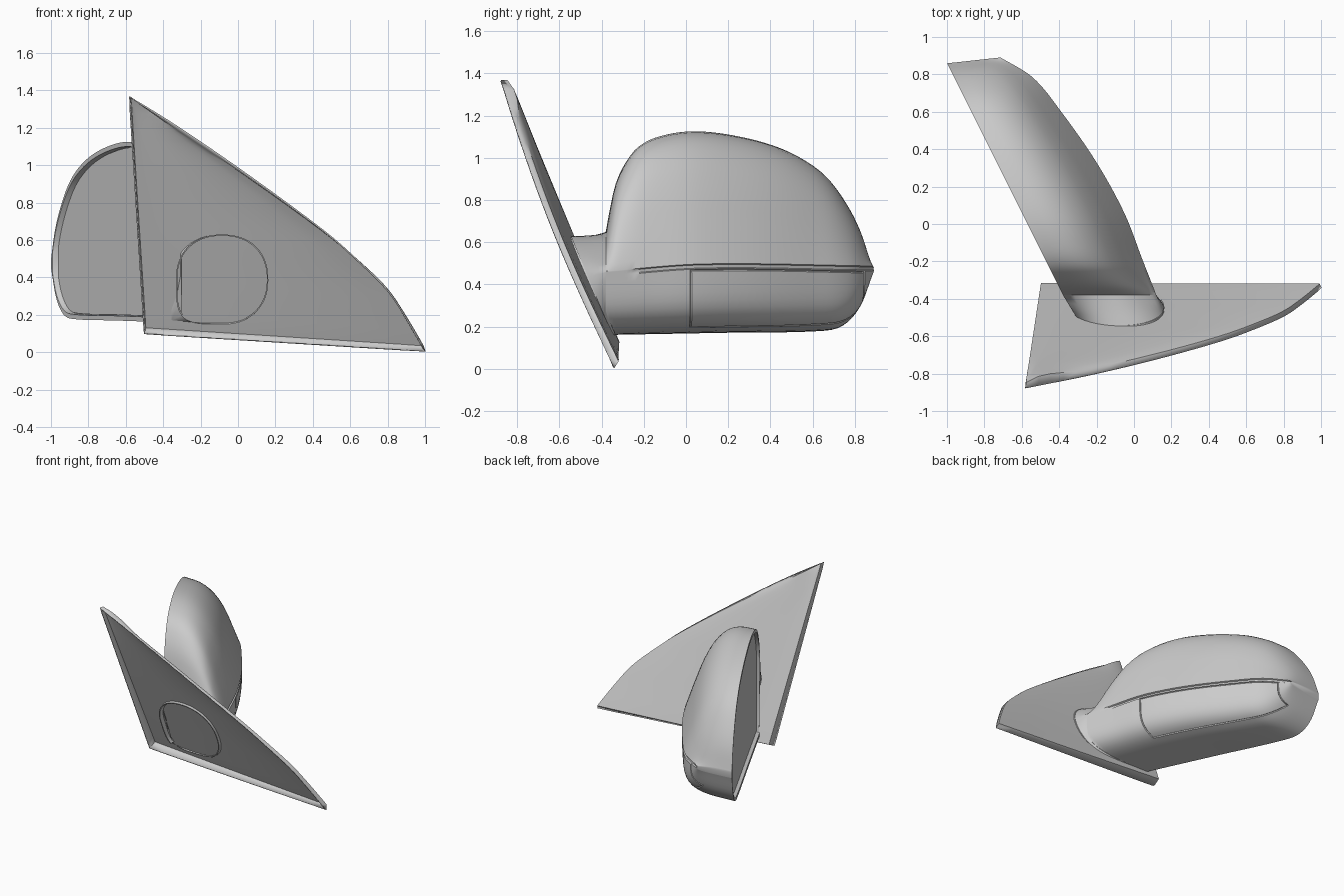
import bpy, bmesh, math
from mathutils import Vector

cube = bpy.data.objects.get("Cube")
if cube:
    bpy.data.objects.remove(cube)

grey = bpy.data.materials.new("satin_grey")
grey.use_nodes = True
colour = (0.6, 0.6, 0.6, 1)
grey.diffuse_color = colour
grey.node_tree.nodes["Principled BSDF"].inputs["Base Color"].default_value = colour


def curve(points):
    """Smooth interpolation through (position, value) pairs."""
    def slope(i):
        a, b = points[max(i - 1, 0)], points[min(i + 1, len(points) - 1)]
        return (b[1] - a[1]) / (b[0] - a[0])

    def f(x):
        x = min(max(x, points[0][0]), points[-1][0])
        i = 0
        while i < len(points) - 2 and x > points[i + 1][0]:
            i += 1
        (x0, y0), (x1, y1) = points[i], points[i + 1]
        w = x1 - x0
        t = (x - x0) / w
        return (y0 * (1 + 2 * t) * (1 - t) ** 2 + slope(i) * w * t * (1 - t) ** 2
                + y1 * t * t * (3 - 2 * t) + slope(i + 1) * w * t * t * (t - 1))
    return f


def add_object(name, bm, angle=35):
    bmesh.ops.recalc_face_normals(bm, faces=bm.faces)
    mesh = bpy.data.meshes.new(name)
    bm.to_mesh(mesh)
    bm.free()
    mesh.materials.append(grey)
    obj = bpy.data.objects.new(name, mesh)
    bpy.context.collection.objects.link(obj)
    bpy.ops.object.select_all(action='DESELECT')
    obj.select_set(True)
    bpy.context.view_layer.objects.active = obj
    bpy.ops.object.shade_smooth_by_angle(angle=math.radians(angle))
    return obj


def loft(bm, rings, closed=True):
    """Skin rows of points; returns faces as a list of rows."""
    rows = [[bm.verts.new(p) for p in r] for r in rings]
    n = len(rows[0])
    return [[bm.faces.new((a[j], a[(j + 1) % n], b[(j + 1) % n], b[j]))
             for j in range(n if closed else n - 1)] for a, b in zip(rows, rows[1:])]


def resample(path, count):
    """Evenly spaced points along a fine path."""
    dist = [0]
    for a, b in zip(path, path[1:]):
        dist.append(dist[-1] + math.dist(a, b))
    out, i = [], 0
    for k in range(count):
        d = dist[-1] * k / (count - 1)
        while i < len(path) - 2 and dist[i + 1] < d:
            i += 1
        t = (d - dist[i]) / max(dist[i + 1] - dist[i], 1e-9)
        out.append(tuple(p + (q - p) * t for p, q in zip(path[i], path[i + 1])))
    return out


# Mounting plate: a tilted triangular tray, bowed towards its curved edge
def plate_y(z, t=.45):
    return -.34 - .394 * z - .034 * t * math.sin(math.pi * z / 1.365)


edge = [(-.58, 1.365), (-.3, 1.19), (.07, .935), (.45, .655), (.64, .49), (.8, .33), (.9, .18), (1, .005)]
edge_x = curve([(i / 7, p[0]) for i, p in enumerate(edge)])
edge_z = curve([(i / 7, p[1]) for i, p in enumerate(edge)])
front, back = [], []
for i in range(29):
    v = i / 28
    left = Vector((-.58 + .08 * v, 0, 1.365 - 1.265 * v))
    right = Vector((edge_x(v), 0, edge_z(v)))
    front.append([])
    back.append([])
    for j in range(13):
        t = j / 12
        p = left.lerp(right, t)
        p.y = plate_y(p.z, t)
        t *= min(1, v * 8)
        bulge = .02 * math.sqrt(max(math.sin(math.pi * t), 0)) * (1 - v)
        front[-1].append(p)
        back[-1].append(p + Vector((.005 - .015 * t, .03 + bulge + .03 * v * (1 - 1.33 * t),
                                    .03 * v - .015 * t * (1 - v))))


def outline(grid):
    return [r[0] for r in grid] + grid[-1][1:] + [r[-1] for r in grid[-2::-1]]


bm = bmesh.new()
loft(bm, back, False)
loft(bm, [outline(back), outline(front)])
bmesh.ops.remove_doubles(bm, verts=bm.verts, dist=.0005)
plate = add_object("mounting_plate", bm, 30)
solid = plate.modifiers.new("thickness", 'SOLIDIFY')
solid.thickness = .008
solid.offset = 0

# Mirror housing: D-shaped sections along the opening
LENGTH, HALF, STATIONS = 1.386, 20, 56
top = curve([(0, .65), (.02, .75), (.05, .87), (.1, .97), (.17, 1.05), (.28, 1.1), (.45, 1.125),
             (.65, 1.11), (.88, 1.06), (1.05, .99), (1.17, .905), (1.27, .78), (1.34, .65), (LENGTH, .5)])
bottom = curve([(0, .16), (.6, .17), (1.15, .18), (1.25, .21), (1.33, .3), (LENGTH, .45)])
depth = curve([(0, .447), (.2, .465), (.47, .49), (.76, .478), (1.055, .43), (1.26, .375), (LENGTH, .27)])
middle = curve([(0, .45), (.5, .485), (LENGTH, .475)])
# Upper section: rounded crown, then a leaning side
crown = curve([(0, 1), (.25, .98), (.45, .9), (.62, .75), (.75, .55), (.86, .32), (.94, .14), (1, 0)])
origin = Vector((-.38, -.38, 0))
along = Vector((-.447, .894, 0))
outward = Vector((.894, .447, 0))


def place(s, n, z):
    lean = .5 - .13 * s / LENGTH
    p = origin + along * (s - lean * n) + outward * n + Vector((0, 0, z))
    p.y = max(p.y, plate_y(z) + .075)
    return p


def lower_side(d, z0, z1):
    """Squarish quarter from the opening edge at z1 to full depth at z0."""
    angles = [math.pi / 2 * i / 200 for i in range(201)]
    return resample([(d * math.sin(a) ** .5, z0 + (z1 - z0) * max(math.cos(a), 0) ** .5)
                     for a in angles], HALF)


def upper_side(d, z0, z1):
    """Side from full depth at z0 up over the crown to the opening at z1."""
    return resample([(d * (1 - i / 200), z0 + (z1 - z0) * crown(1 - i / 200))
                     for i in range(201)], HALF)


rings, glass_rows, stations = [], [], []
for i in range(STATIONS + 1):
    s = LENGTH * (1 - math.cos(math.pi * i / STATIONS)) / 2
    zt, zb, zm, d = top(s), bottom(s), middle(s), depth(s)
    gap = min(.012, (zt - zb) / 8)
    cut = .012 * min(max((s - .12) / .12, 0), 1)
    low = lower_side(d, zm - gap, zb)
    high = upper_side(d, zm + gap, zt)
    groove = [(d - cut, zm - gap * .6), (d - cut, zm + gap * .6)]
    inset = min(.025, (zt - zb) / 5)
    sink = .03 if .03 < s < 1.365 else 0
    opening = [(0, zt - inset), (sink, zt - inset * 1.1), (sink, zb + inset * 1.1), (0, zb + inset)]
    rings.append([place(s, n, z) for n, z in low + groove + high + opening])
    stations.append(s)
    if sink:
        glass_rows.append([place(s, sink - .004, z) for z in (zt - inset * 1.2, zb + inset * 1.2)])


# Neck: the housing shell carried into the plate
def neck_point(a, offset):
    c, q = math.cos(a), math.sin(a)
    power = .5 if c < 0 and q < 0 else .9
    x = -.085 + .247 * math.copysign(abs(c) ** power, c)
    z = .39 + .24 * math.copysign(abs(q) ** power, q)
    return Vector((x, plate_y(z) + offset, z))


count = 2 * HALF + 2
start, end = math.radians(-140), math.radians(150)
neck = [neck_point(start + (end - start) * j / (count - 1), .05) for j in range(count)]
neck += [neck[-1].lerp(neck[0], k / 5) for k in range(1, 5)]
bridge = [[p.lerp(q, t) for p, q in zip(neck, rings[0])] for t in (0, .33, .67)]

bm = bmesh.new()
faces = loft(bm, bridge + rings)
bm.verts.ensure_lookup_table()
bm.faces.new(bm.verts[-len(neck):])
# Lower cover panel outlined by a shallow seam
panel = [f for row, s in zip(faces[3:], stations) if .42 < s < 1.33
         for f in row[HALF - 10:HALF - 1]]
bmesh.ops.recalc_face_normals(bm, faces=bm.faces)
bmesh.ops.inset_region(bm, faces=panel, thickness=.005, depth=-.007)
bmesh.ops.inset_region(bm, faces=panel, thickness=.005, depth=.007)
add_object("mirror_housing", bm, 40)

# Mirror glass
bm = bmesh.new()
loft(bm, glass_rows, False)
add_object("mirror_glass", bm)

# Raised ring where the neck meets the plate
bm = bmesh.new()
ring_rows = []
for i in range(49):
    a = math.radians(-60 + 280 * i / 48)
    p = neck_point(a, .02)
    inner = Vector((-.085, p.y, .39)).lerp(p, .97)
    inner.y = plate_y(inner.z) + .02
    ring_rows.append([p + Vector((0, .04, 0)), p, inner, inner + Vector((0, .04, 0))])
loft(bm, ring_rows)
add_object("neck_ring", bm)
